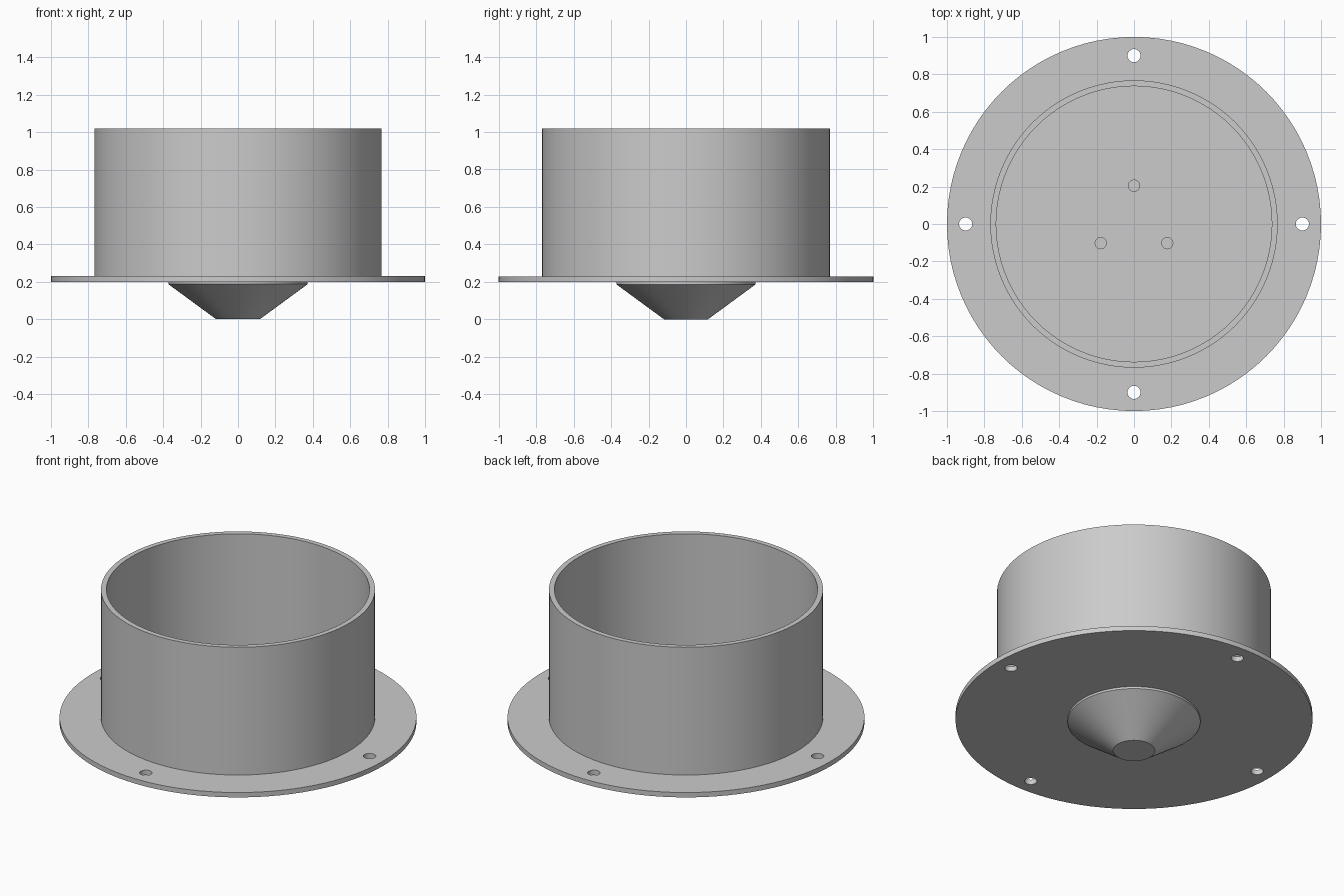
import bpy
import bmesh
from math import cos, sin, radians, tau

cube = bpy.data.objects.get("Cube")
if cube:
    bpy.data.objects.remove(cube, do_unlink=True)

# Single grey material
grey = bpy.data.materials.new("light_grey")
grey.use_nodes = True
color = (0.6, 0.6, 0.6, 1)
grey.diffuse_color = color
grey.node_tree.nodes["Principled BSDF"].inputs["Base Color"].default_value = color


def lathe(name, profile, closed=False, steps=96):
    """Spin an (r, z) profile about the z axis into a solid."""
    bm = bmesh.new()
    verts = [bm.verts.new((r, 0, z)) for r, z in profile]
    pairs = list(zip(verts, verts[1:]))
    if closed:
        pairs.append((verts[-1], verts[0]))
    edges = [bm.edges.new(p) for p in pairs]
    bmesh.ops.spin(bm, geom=verts + edges, axis=(0, 0, 1), cent=(0, 0, 0),
                   angle=tau, steps=steps, use_merge=True)
    bmesh.ops.remove_doubles(bm, verts=bm.verts, dist=0.0001)
    if not closed:
        # Cap the open ends with flat discs
        bmesh.ops.holes_fill(bm, edges=[e for e in bm.edges if e.is_boundary], sides=0)
    bmesh.ops.recalc_face_normals(bm, faces=bm.faces)
    mesh = bpy.data.meshes.new(name)
    bm.to_mesh(mesh)
    bm.free()
    obj = bpy.data.objects.new(name, mesh)
    bpy.context.collection.objects.link(obj)
    mesh.materials.append(grey)
    return obj


def activate(obj):
    bpy.ops.object.select_all(action="DESELECT")
    obj.select_set(True)
    bpy.context.view_layer.objects.active = obj


def drill(target, radius, ring, angles):
    """Cut vertical holes spaced around a ring."""
    for a in map(radians, angles):
        cutter = lathe("hole_cutter", [(radius, 0.1), (radius, 0.3)], steps=32)
        cutter.location = (ring * cos(a), ring * sin(a), 0)
        cutter.hide_render = True
        mod = target.modifiers.new("hole", "BOOLEAN")
        mod.operation = "DIFFERENCE"
        mod.solver = "EXACT"
        mod.object = cutter
        activate(target)
        bpy.ops.object.modifier_apply(modifier=mod.name)
        bpy.data.objects.remove(cutter, do_unlink=True)


base, top = 0.2, 0.23

# Flange with four bolt holes and three shallow screw holes
flange = lathe("flange", [(1, base), (1, top)])
drill(flange, 0.035, 0.9, (0, 90, 180, 270))
drill(flange, 0.03, 0.205, (90, 210, 330))

# Open-topped cylindrical wall
wall = lathe("cylinder_wall", [(0.768, top), (0.768, 1.02), (0.737, 1.02), (0.737, top)], closed=True)

# Tapered boss under the flange
boss = lathe("tapered_boss", [(0.117, 0), (0.372, 0.187), (0.372, base)])

for part in (flange, wall, boss):
    activate(part)
    bpy.ops.object.shade_smooth_by_angle(angle=radians(30))
